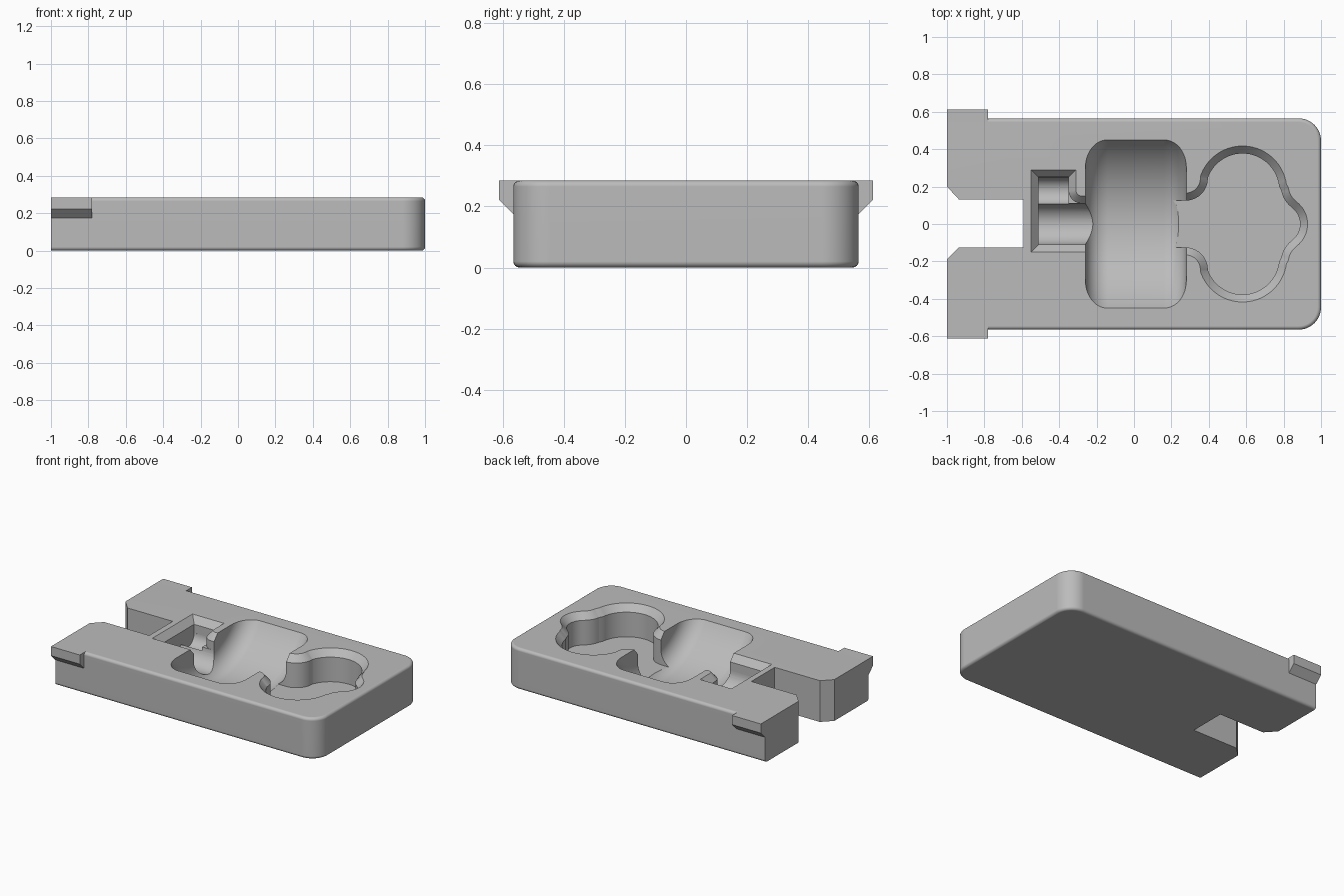
import bpy, bmesh
from math import sin, cos, pi, radians, sqrt
from mathutils import Vector

cube = bpy.data.objects.get("Cube")
if cube:
    bpy.data.objects.remove(cube)

TOP = 0.285

grey = bpy.data.materials.new("plain_grey")
grey.use_nodes = True
grey.diffuse_color = (0.5, 0.5, 0.5, 1)
grey.node_tree.nodes["Principled BSDF"].inputs["Base Color"].default_value = (0.5, 0.5, 0.5, 1)


def arc(cx, cy, r, a0, a1, n=12):
    return [(cx + r * cos(radians(a0 + (a1 - a0) * i / n)),
             cy + r * sin(radians(a0 + (a1 - a0) * i / n))) for i in range(n + 1)]


def inset(points, d):
    """Move a counter-clockwise outline inwards by d."""
    pts = [Vector(p) for p in points]
    out = []
    for i, p in enumerate(pts):
        a = (p - pts[i - 1]).normalized()
        b = (pts[(i + 1) % len(pts)] - p).normalized()
        na, nb = Vector((-a.y, a.x)), Vector((-b.y, b.x))
        out.append(p + (na + nb) * d / (1 + na.dot(nb)))
    return out


def make(name, rings):
    """Skin a list of closed rings into a solid."""
    bm = bmesh.new()
    loops = [[bm.verts.new(v) for v in ring] for ring in rings]
    for lo, hi in zip(loops, loops[1:]):
        for i in range(len(lo)):
            j = (i + 1) % len(lo)
            bm.faces.new((lo[i], lo[j], hi[j], hi[i]))
    bm.faces.new(loops[0][::-1])
    bm.faces.new(loops[-1])
    bmesh.ops.recalc_face_normals(bm, faces=bm.faces)
    mesh = bpy.data.meshes.new(name)
    bm.to_mesh(mesh)
    bm.free()
    mesh.materials.append(grey)
    obj = bpy.data.objects.new(name, mesh)
    bpy.context.collection.objects.link(obj)
    return obj


def loft(name, outline, levels):
    """Stack inset copies of an outline; levels are (inset, z)."""
    return make(name, [[(p.x, p.y, z) for p in inset(outline, d)] for d, z in levels])


def revolve_x(name, profile, y, z, n=96):
    """Turn an (x, radius) profile about an axis along x."""
    return make(name, [[(x, y + r * cos(2 * pi * i / n), z + r * sin(2 * pi * i / n))
                        for i in range(n)] for x, r in profile])


def activate(obj):
    bpy.ops.object.select_all(action='DESELECT')
    obj.select_set(True)
    bpy.context.view_layer.objects.active = obj


def cut(target, cutter):
    cutter.hide_render = True
    mod = target.modifiers.new("cut", 'BOOLEAN')
    mod.operation, mod.solver, mod.object = 'DIFFERENCE', 'EXACT', cutter
    activate(target)
    bpy.ops.object.modifier_apply(modifier=mod.name)
    bpy.data.objects.remove(cutter)


# Body block with two rounded corners and softened rims
outline = [(-1.1, -0.565)] + arc(0.88, -0.445, 0.12, -90, 0) + arc(0.88, 0.445, 0.12, 0, 90) + [(-1.1, 0.565)]
R = 0.02
steps = [(R * (1 - sin(a)), R * (1 - cos(a))) for a in [i * pi / 8 for i in range(5)]]
body = loft("body", outline, steps + [(d, TOP - z) for d, z in steps[::-1]])

# Square left end and through slot with a flared mouth
cut(body, loft("slot_cutter", [(-1.3, -0.8), (-1, -0.8), (-1, -0.19), (-0.935, -0.125), (-0.59, -0.125),
                               (-0.59, 0.13), (-0.935, 0.13), (-1, 0.2), (-1, 0.8), (-1.3, 0.8)],
               [(0, -0.1), (0, 0.4)]))

# Wide barrel-shaped bowl
bowl_r, axis_z = 0.536, 0.576
corner = 0.12
profile = [(-0.26, 0.1)] + [(x, r) for x, r in arc(-0.26 + corner, bowl_r - corner, corner, 180, 90)]
profile += arc(0.28 - corner, bowl_r - corner, corner, 90, 0) + [(0.28, 0.1)]
cut(body, revolve_x("bowl_cutter", profile, 0, axis_z, 128))

# Lobed recess with a chamfered rim, opening into the bowl
half = arc(0.78, 0, 0.148, 0, 52, 10)
half += arc(0.93, 0.205, 0.105, 232, 186, 6)
half += arc(0.58, 0.18, 0.237, 8, 162, 32)
half += arc(0.275, 0.245, 0.08, 0, -90, 10) + [(0.1, 0.165)]
lobes = half + [(x, -y) for x, y in half[:0:-1]]
RIM = [(0.04, TOP - 0.045), (0, TOP), (0, TOP + 0.1)]
cut(body, loft("lobed_recess_cutter", lobes, [(0.04, 0.07)] + RIM))

# L-shaped pocket with a chamfered rim and round-bottomed troughs
pocket = [(-0.55, -0.15), (-0.1, -0.15), (-0.1, 0.15)]
pocket += arc(-0.28, 0.18, 0.03, -90, -180, 6) + [(-0.31, 0.29), (-0.55, 0.29)]
cut(body, loft("pocket_cutter", pocket, [(0.04, 0.18)] + RIM))
cut(body, revolve_x("channel_trough_cutter", [(-0.51, 0.11), (-0.12, 0.11)], 0, 0.181, 48))
cut(body, revolve_x("pocket_trough_cutter", [(-0.51, 0.074), (-0.35, 0.074)], 0.176, 0.181, 48))

# Side catches with sloped undersides
catches = []
for name, s in (("left_catch", 1), ("right_catch", -1)):
    section = [(0.53, 0.175), (0.565, 0.175), (0.612, 0.222), (0.612, TOP), (0.53, TOP)]
    catches.append(make(name, [[(x, s * y, z) for y, z in section] for x in (-1, -0.78)]))

# Smooth shading with sharp edges kept
activate(body)
bpy.ops.object.shade_smooth_by_angle(angle=radians(30))
mod = body.modifiers.new("even_normals", 'WEIGHTED_NORMAL')
mod.keep_sharp = True
